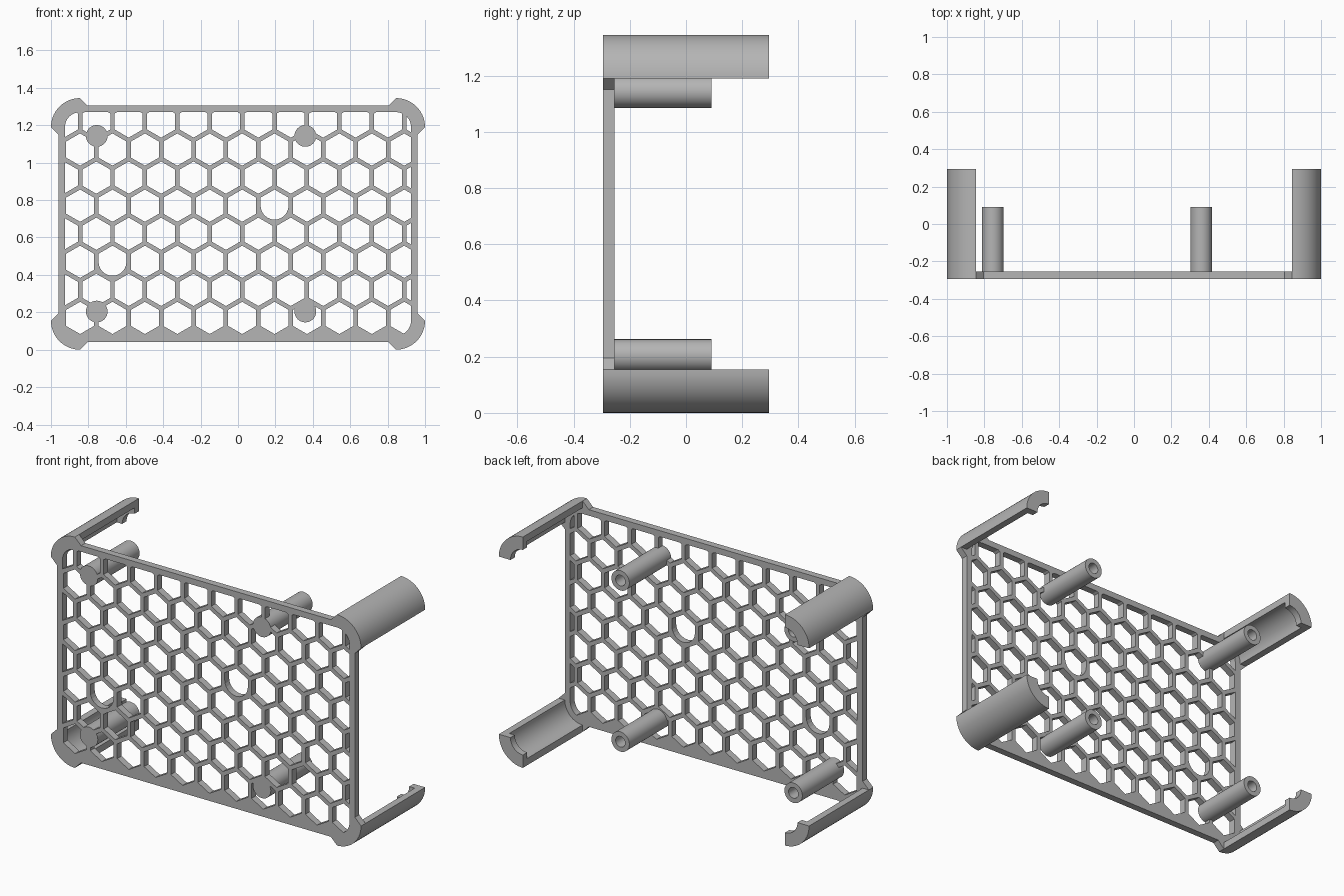
import bpy, bmesh, math
from math import cos, sin, radians

cube = bpy.data.objects.get("Cube")
if cube:
    bpy.data.objects.remove(cube)

grey = bpy.data.materials.new("plain grey")
grey.use_nodes = True
colour = (0.46, 0.46, 0.46, 1)
grey.diffuse_color = colour
grey.node_tree.nodes["Principled BSDF"].inputs["Base Color"].default_value = colour

FRONT, PLATE_BACK, POST_END = -0.295, -0.255, 0.295
MID_Z = 0.6725
CX, CZ = 0.845, 0.5175           # corner arc centre, measured from the middle
R_OUT, R_EDGE, R_IN = 0.155, 0.115, 0.08
STEPS = 14


def finish(name, bm, smooth=True):
    bmesh.ops.recalc_face_normals(bm, faces=bm.faces)
    mesh = bpy.data.meshes.new(name)
    bm.to_mesh(mesh)
    bm.free()
    obj = bpy.data.objects.new(name, mesh)
    bpy.context.collection.objects.link(obj)
    mesh.materials.append(grey)
    if smooth:
        bpy.ops.object.select_all(action='DESELECT')
        obj.select_set(True)
        bpy.context.view_layer.objects.active = obj
        bpy.ops.object.shade_smooth_by_angle(angle=radians(30))
    return obj


def prism(bm, points, y0, y1):
    """Extrude a closed x-z outline from y0 to y1."""
    a = [bm.verts.new((x, y0, z)) for x, z in points]
    b = [bm.verts.new((x, y1, z)) for x, z in points]
    bm.faces.new(a)
    bm.faces.new(b[::-1])
    for i in range(len(a)):
        j = (i + 1) % len(a)
        bm.faces.new((a[i], a[j], b[j], b[i]))


def band(bm, outer, inner, y0, y1, closed):
    """Solid strip between two x-z paths with equal point counts."""
    rows = [[bm.verts.new((x, y, z)) for x, z in path]
            for path, y in ((outer, y0), (outer, y1), (inner, y1), (inner, y0))]
    n = len(outer)
    for i in range(n if closed else n - 1):
        j = (i + 1) % n
        for k in range(4):
            a, b = rows[k], rows[(k + 1) % 4]
            bm.faces.new((a[i], a[j], b[j], b[i]))
    if not closed:
        for i in (0, -1):
            bm.faces.new([row[i] for row in rows])


def arc(radius):
    """Quarter arc of the +x top corner, relative to the middle."""
    return [(CX + radius * cos(t), CZ + radius * sin(t))
            for t in (radians(90 * i / STEPS) for i in range(STEPS + 1))]


def place(path, sx, sz):
    return [(sx * x, MID_Z + sz * z) for x, z in path]


def all_corners(path):
    """Mirror a corner path to make one closed loop round the plate."""
    loop = []
    for sx, sz in ((1, 1), (-1, 1), (-1, -1), (1, -1)):
        part = place(path, sx, sz)
        loop += part if sx * sz > 0 else part[::-1]
    return loop


# Frame with flared round corners
flare = R_OUT - R_EDGE
outer = ([(CX + R_EDGE, CZ - flare)] + arc(R_OUT) + [(CX - flare, CZ + R_EDGE)])
inner = ([(CX + R_IN, CZ - flare)] + arc(R_IN) + [(CX - flare, CZ + R_IN)])
bm = bmesh.new()
band(bm, all_corners(outer), all_corners(inner), FRONT, PLATE_BACK, True)
finish("frame", bm)

# Corner arms with a retaining lip at the back end
for sx, side in ((1, "left"), (-1, "right")):
    for sz, level in ((1, "top"), (-1, "bottom")):
        for part, radius, y0, y1 in (("arm", R_EDGE, PLATE_BACK, POST_END),
                                     ("lip", R_IN, POST_END - 0.04, POST_END)):
            bm = bmesh.new()
            band(bm, place(arc(R_OUT), sx, sz), place(arc(radius), sx, sz),
                 y0, y1, False)
            finish(f"{level}_{side}_{part}", bm)

# Honeycomb panel, its edge hidden inside the frame
bm = bmesh.new()
prism(bm, all_corners(arc(R_IN + 0.01)), FRONT, PLATE_BACK)
panel = finish("honeycomb_panel", bm, False)

PITCH, WALL = 0.1733, 0.024
APOTHEM = (PITCH - WALL) / 2
HEX_R = APOTHEM / cos(radians(30))
ROUNDED = {(2, 2), (4, 7)}       # cells whose lower half is round
bm = bmesh.new()
for row in range(8):
    z = 0.17 + 0.15 * row
    for col in range(13):
        x = -0.671 + PITCH * (col - 2 + (row % 2) / 2)
        if abs(x) > 1.0:
            continue
        angles = [(a, HEX_R) for a in (30, 90, 150)]
        if (row, col) in ROUNDED:
            angles += [(a, APOTHEM) for a in range(180, 361, 15)]
        else:
            angles += [(a, HEX_R) for a in (210, 270, 330)]
        prism(bm, [(x + r * cos(radians(a)), z + r * sin(radians(a)))
                   for a, r in angles], FRONT - 0.05, PLATE_BACK + 0.05)
cutter = finish("hexagon_cutter", bm, False)
cut = panel.modifiers.new("hexagons", 'BOOLEAN')
cut.operation = 'DIFFERENCE'
cut.solver = 'EXACT'
cut.object = cutter
bpy.context.view_layer.objects.active = panel
bpy.ops.object.modifier_apply(modifier=cut.name)
bpy.data.objects.remove(cutter)

# Hollow standoffs, closed at the front
SIDES, RADIUS, BORE, TIP = 32, 0.058, 0.031, 0.09
profile = [(RADIUS, FRONT), (RADIUS, TIP), (BORE, TIP), (BORE, PLATE_BACK)]
for x, side in ((-0.755, "right"), (0.36, "left")):
    for z, level in ((1.143, "top"), (0.204, "bottom")):
        bm = bmesh.new()
        rings = [[bm.verts.new((x + r * cos(math.tau * i / SIDES), y,
                                z + r * sin(math.tau * i / SIDES)))
                  for i in range(SIDES)] for r, y in profile]
        for a, b in zip(rings, rings[1:]):
            for i in range(SIDES):
                j = (i + 1) % SIDES
                bm.faces.new((a[i], a[j], b[j], b[i]))
        bm.faces.new(rings[0])
        bm.faces.new(rings[-1])
        finish(f"{level}_{side}_standoff", bm)
